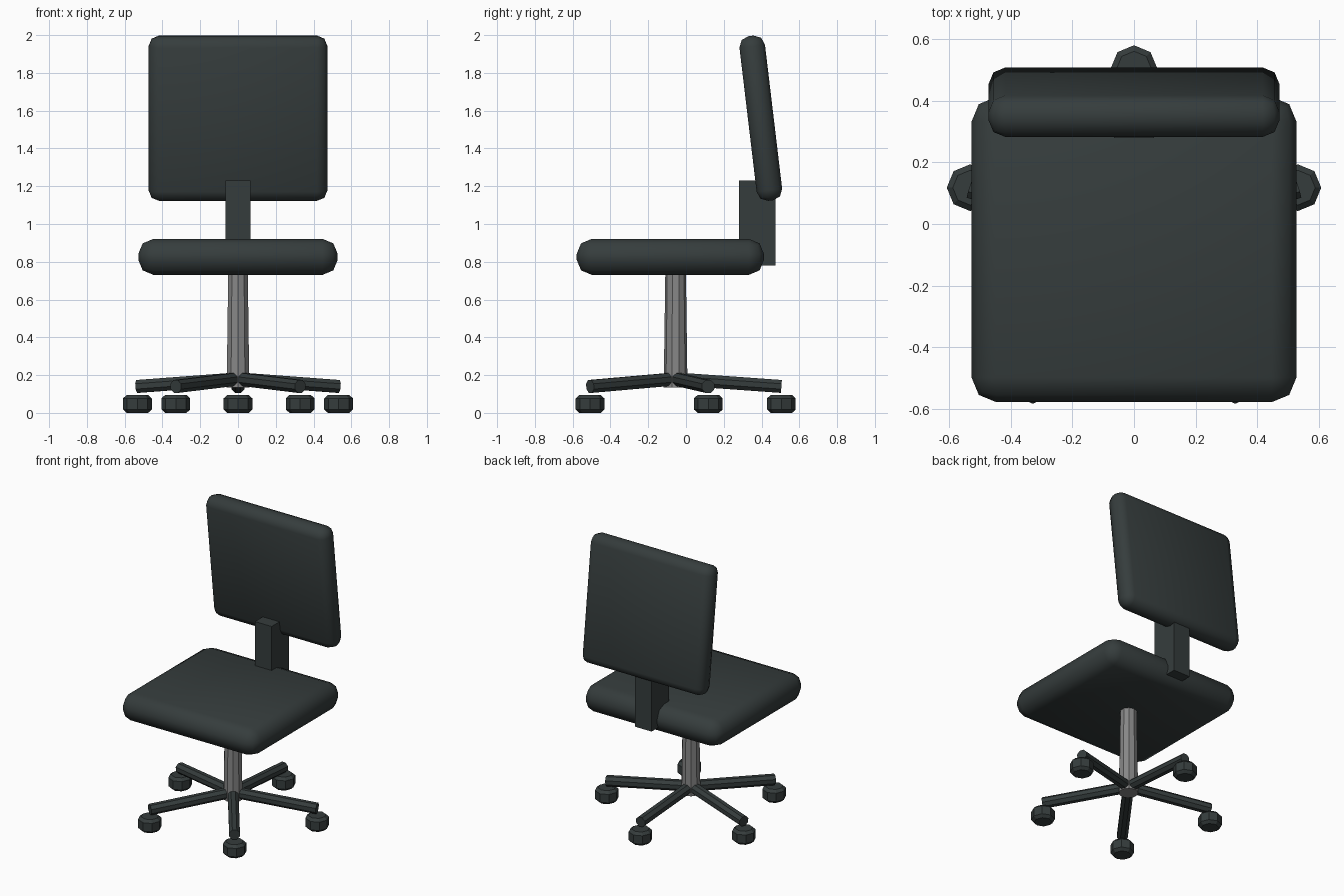
import bpy, bmesh, math
from mathutils import Vector, Matrix

if "Cube" in bpy.data.objects:
    bpy.data.objects.remove(bpy.data.objects["Cube"])


def material(name, rgb):
    m = bpy.data.materials.new(name)
    m.diffuse_color = (*rgb, 1)
    m.use_nodes = True
    m.node_tree.nodes["Principled BSDF"].inputs["Base Color"].default_value = m.diffuse_color
    return m


DARK = material("dark_charcoal", (0.036, 0.046, 0.046))
GREY = material("metal_grey", (0.24, 0.24, 0.24))
HUB = Vector((0, -0.055, 0))      # axis of the swivel base


def finish(name, bm, mat, smooth=False):
    bmesh.ops.recalc_face_normals(bm, faces=bm.faces)
    for f in bm.faces:
        f.smooth = smooth
    me = bpy.data.meshes.new(name)
    bm.to_mesh(me)
    bm.free()
    me.materials.append(mat)
    ob = bpy.data.objects.new(name, me)
    bpy.context.collection.objects.link(ob)
    return ob


def box(name, centre, size, mat, bevel=0, tilt=0):
    bm = bmesh.new()
    bmesh.ops.create_cube(bm, size=1, matrix=Matrix.Diagonal((*size, 1)))
    if bevel:
        bmesh.ops.bevel(bm, geom=bm.edges[:], offset=bevel, segments=2,
                        profile=0.5, affect='EDGES')
    ob = finish(name, bm, mat, smooth=bevel > 0)
    ob.location = centre
    ob.rotation_euler.x = tilt
    return ob


def rod(name, a, b, r1, r2, sides, mat, spin=0):
    """Tapered prism from a to b."""
    a, b = Vector(a), Vector(b)
    bm = bmesh.new()
    turn = (b - a).to_track_quat('Z', 'Y').to_matrix().to_4x4()
    bmesh.ops.create_cone(bm, cap_ends=True, segments=sides, radius1=r1, radius2=r2,
                          depth=(b - a).length,
                          matrix=Matrix.Translation((a + b) / 2) @ turn
                          @ Matrix.Rotation(spin, 4, 'Z'))
    return finish(name, bm, mat)


def caster(name, centre, r, h, chamfer):
    """Octagonal wheel block with chamfered rims."""
    bm = bmesh.new()
    bmesh.ops.create_cone(bm, cap_ends=True, segments=8, radius1=r, radius2=r, depth=h)
    rims = [e for e in bm.edges if abs(e.verts[0].co.z - e.verts[1].co.z) < 1e-4]
    bmesh.ops.bevel(bm, geom=rims, offset=chamfer, segments=1, affect='EDGES')
    finish(name, bm, DARK).location = centre


# Cushions
box("seat", (0, -0.083, 0.826), (1.056, 0.992, 0.19), DARK, bevel=0.08)
box("backrest", (0, 0.396, 1.56), (0.946, 0.136, 0.878), DARK, bevel=0.055,
    tilt=math.radians(6.8))

# Backrest support
box("back_support", (0, 0.377, 1.005), (0.13, 0.194, 0.45), DARK)

# Gas lift column
rod("column", HUB + Vector((0, 0, 0.135)), HUB + Vector((0, 0, 0.78)),
    0.063, 0.054, 10, GREY)

# Five-spoke base with casters
for i in range(5):
    t = math.radians(90 + 72 * i)
    d = Vector((math.cos(t), math.sin(t), 0))
    rod(f"base_arm_{i + 1}", HUB + Vector((0, 0, 0.18)),
        HUB + d * 0.56 + Vector((0, 0, 0.14)), 0.037, 0.037, 8, DARK, math.pi / 8)
    caster(f"caster_{i + 1}", HUB + d * 0.56 + Vector((0, 0, 0.0475)), 0.076, 0.095, 0.018)
